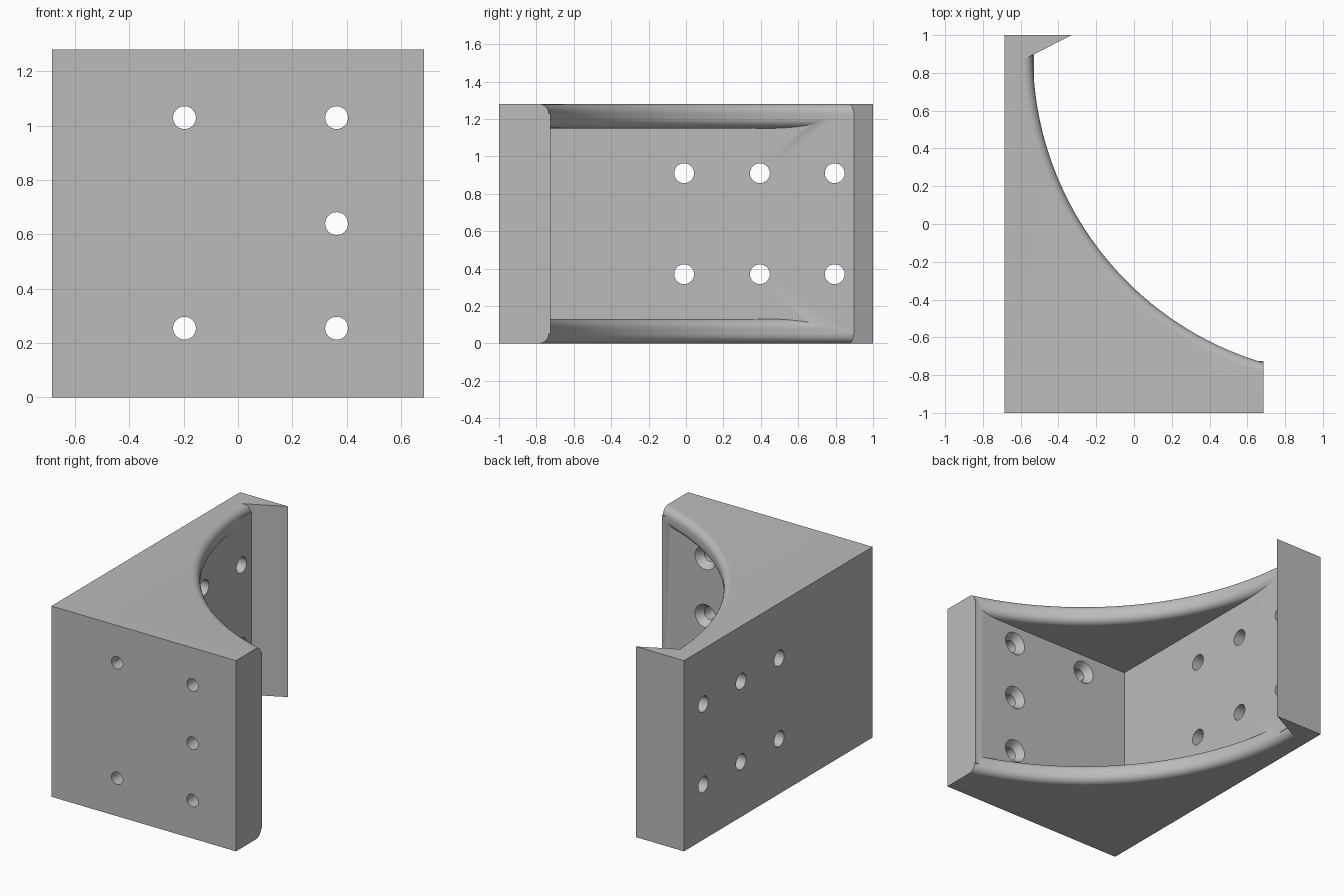
import bpy, bmesh, math
from mathutils import Matrix

cube = bpy.data.objects.get("Cube")
if cube:
    bpy.data.objects.remove(cube, do_unlink=True)

X, H = 0.685, 1.28             # half width, height
WALL_X, WALL_Y = -0.53, -0.725   # inner faces of the two walls
CX, CY, R = 1.17, 0.9, 1.705   # sweep arc of the gusset edge
THICK, ROUND = 0.13, 0.05      # gusset thickness, edge rounding

grey = bpy.data.materials.new("plain grey")
grey.use_nodes = True
grey.diffuse_color = (0.5, 0.5, 0.5, 1)
grey.node_tree.nodes["Principled BSDF"].inputs["Base Color"].default_value = (0.5, 0.5, 0.5, 1)


def loft(name, layers):
    """Closed solid through equal-length outlines, each given as (z, points)."""
    bm = bmesh.new()
    rings = [[bm.verts.new((x, y, z)) for x, y in pts] for z, pts in layers]
    n = len(rings[0])
    for a, b in zip(rings, rings[1:]):
        for i in range(n):
            j = (i + 1) % n
            bm.faces.new((a[i], a[j], b[j], b[i]))
    bm.faces.new(rings[0][::-1])
    bm.faces.new(rings[-1])
    bmesh.ops.recalc_face_normals(bm, faces=bm.faces)
    return finish(name, bm)


def finish(name, bm):
    me = bpy.data.meshes.new(name)
    bm.to_mesh(me)
    bm.free()
    me.materials.append(grey)
    ob = bpy.data.objects.new(name, me)
    bpy.context.collection.objects.link(ob)
    return ob


def combine(target, other, operation):
    mod = target.modifiers.new(operation.lower(), 'BOOLEAN')
    mod.operation, mod.object, mod.solver = operation, other, 'EXACT'
    bpy.context.view_layer.objects.active = target
    bpy.ops.object.modifier_apply(modifier=mod.name)
    bpy.data.objects.remove(other, do_unlink=True)


def gusset_outline(inset, steps=64):
    """Corner plate whose inner edge is a circular sweep."""
    r = R + inset
    end = math.asin((CX - X) / r)
    pts = [(-X, CY), (-X, -1), (X, -1)]
    for i in range(steps + 1):
        a = end + (math.pi / 2 - end) * i / steps
        pts.append((CX - r * math.sin(a), CY - r * math.cos(a)))
    return pts


def gusset(name, z0):
    quarter = [i * math.pi / 16 for i in range(9)]
    rise = [(ROUND * (1 - math.sin(a)), ROUND * (1 - math.cos(a))) for a in reversed(quarter)]
    rise = [(ROUND - ROUND * math.cos(a), ROUND - ROUND * math.sin(a)) for a in quarter]
    layers = [(z0 + dz, gusset_outline(d)) for dz, d in rise]
    layers += [(z0 + THICK - dz, gusset_outline(d)) for dz, d in reversed(rise)]
    return loft(name, layers)


def cutter(axis_matrix, r1, r2, depth):
    bm = bmesh.new()
    bmesh.ops.create_cone(bm, cap_ends=True, segments=40, radius1=r1, radius2=r2,
                          depth=depth, matrix=axis_matrix)
    ob = finish("hole_cutter", bm)
    ob.hide_render = True
    return ob


# Walls, stopping short of the rounded top and bottom edges
wall = [(-X, -1), (X, -1), (X, WALL_Y), (WALL_X, WALL_Y), (WALL_X, 0.95), (-X, 0.95)]
bracket = loft("corner_bracket", [(ROUND, wall), (H - ROUND, wall)])

# Gussets and full-height hooked lip
for name, z0 in (("bottom_gusset", 0), ("top_gusset", H - THICK)):
    combine(bracket, gusset(name, z0), 'UNION')
hook = [(-X, 0.87), (-0.585, 0.87), (-0.33, 1), (-X, 1)]
combine(bracket, loft("hooked_lip", [(0, hook), (H, hook)]), 'UNION')

# Plain holes through the side wall
turn_x = Matrix.Rotation(math.pi / 2, 4, 'Y')
for y in (-0.01, 0.395, 0.795):
    for z in (0.37, 0.91):
        spot = Matrix.Translation((-0.6, y, z)) @ turn_x
        combine(bracket, cutter(spot, 0.053, 0.053, 0.4), 'DIFFERENCE')

# Countersunk holes through the front wall
turn_y = Matrix.Rotation(-math.pi / 2, 4, 'X')
for x, z in ((-0.197, 0.255), (-0.197, 1.03), (0.363, 0.255), (0.363, 0.64), (0.363, 1.03)):
    shaft = Matrix.Translation((x, -0.9, z)) @ turn_y
    combine(bracket, cutter(shaft, 0.042, 0.042, 0.5), 'DIFFERENCE')
    sink = Matrix.Translation((x, WALL_Y - 0.02, z)) @ turn_y
    combine(bracket, cutter(sink, 0.04, 0.085, 0.06), 'DIFFERENCE')

bpy.ops.object.select_all(action='DESELECT')
bracket.select_set(True)
bpy.context.view_layer.objects.active = bracket
bpy.ops.object.shade_smooth_by_angle(angle=math.radians(30))
